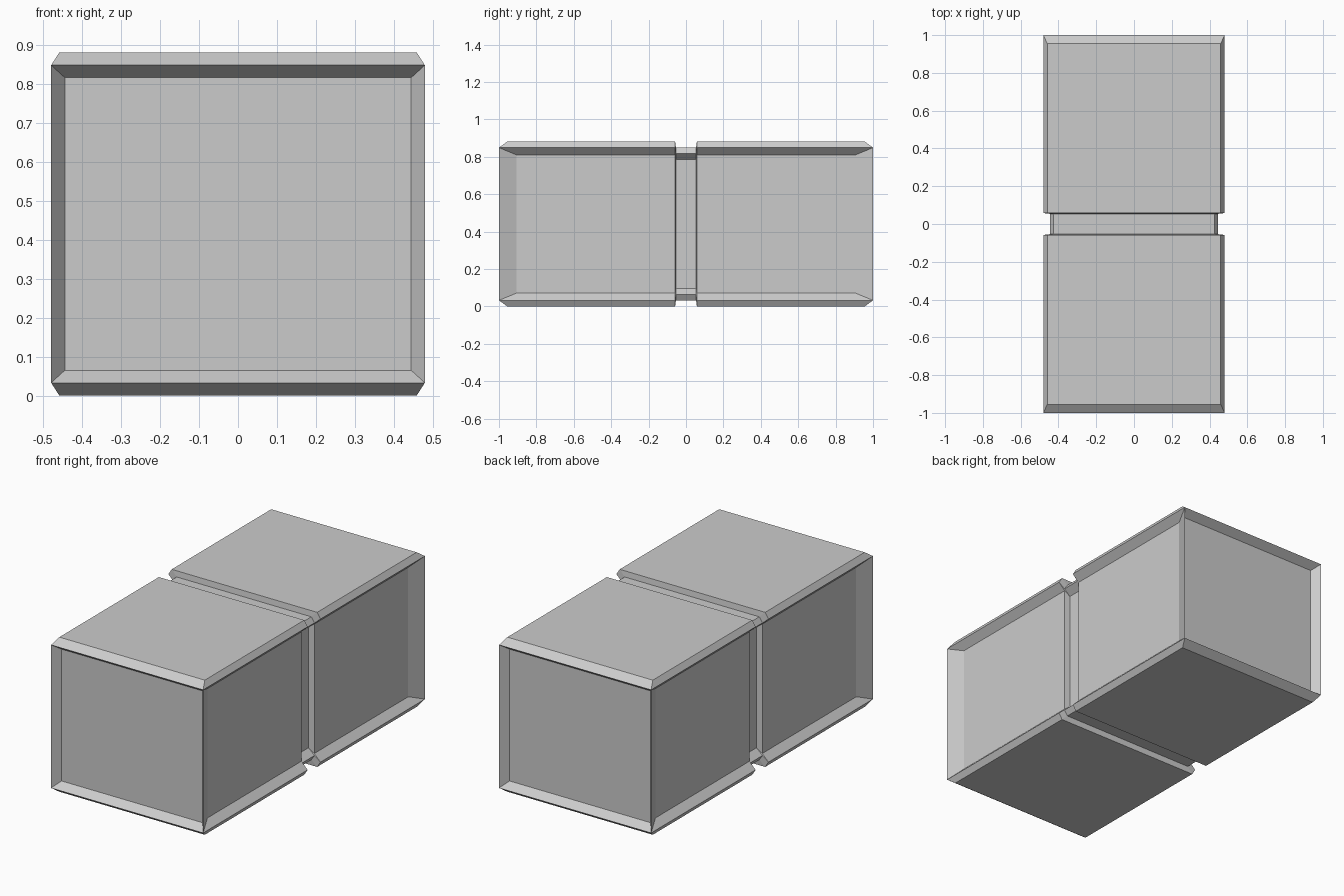
import bpy, bmesh

if "Cube" in bpy.data.objects:
    bpy.data.objects.remove(bpy.data.objects["Cube"])

MID = 0.441  # mid height of the block


def section(x_top, x_rim, x_panel, h_top, h_rim, h_panel):
    """Closed 12-point outline: chamfered rims with recessed side panels."""
    q = [(x_top, h_top), (x_rim, h_rim), (x_panel, h_panel)]
    right = q + [(x, -h) for x, h in reversed(q)]
    return right + [(-x, h) for x, h in reversed(right)]


def ring(bm, pts, ys):
    return [bm.verts.new((x, y, MID + h)) for (x, h), y in zip(pts, ys)]


body = section(0.459, 0.48, 0.441, 0.441, 0.408, 0.369)
waist = section(0.425, 0.445, 0.407, 0.408, 0.378, 0.344)
end_ys = [0.955, 1.0, 0.905, 0.905, 1.0, 0.955] * 2

bm = bmesh.new()

# Back half: centre groove, step, then body running to the end rim
rings = [ring(bm, waist, [0.0] * 12), ring(bm, waist, [0.054] * 12),
         ring(bm, body, [0.058] * 12), ring(bm, body, end_ys)]
for a, b in zip(rings, rings[1:]):
    for i in range(12):
        j = (i + 1) % 12
        bm.faces.new((a[i], a[j], b[j], b[i]))

# End: top and bottom chamfers plus the recessed side panel returns
e = rings[-1]
for idx in ((0, 1, 10, 11), (4, 5, 6, 7), (1, 2, 3, 4), (7, 8, 9, 10)):
    bm.faces.new([e[i] for i in idx])

# Recessed end panel
rim = [e[i] for i in (1, 4, 7, 10)]
inner = [bm.verts.new((x, 0.955, MID + h)) for x, h in
         ((0.445, 0.376), (0.445, -0.376), (-0.445, -0.376), (-0.445, 0.376))]
for i in range(4):
    j = (i + 1) % 4
    bm.faces.new((rim[i], rim[j], inner[j], inner[i]))
bm.faces.new(inner)
bmesh.ops.recalc_face_normals(bm, faces=bm.faces)
# the half is open at y = 0, so check that the end panel faces outward
bm.faces.ensure_lookup_table()
bm.normal_update()
if bm.faces[-1].normal.y < 0:
    bmesh.ops.reverse_faces(bm, faces=bm.faces)

mesh = bpy.data.meshes.new("grooved_block")
bm.to_mesh(mesh)
bm.free()
block = bpy.data.objects.new("grooved_block", mesh)
bpy.context.collection.objects.link(block)

# Front half
mirror = block.modifiers.new("front_half", "MIRROR")
mirror.use_axis = (False, True, False)
